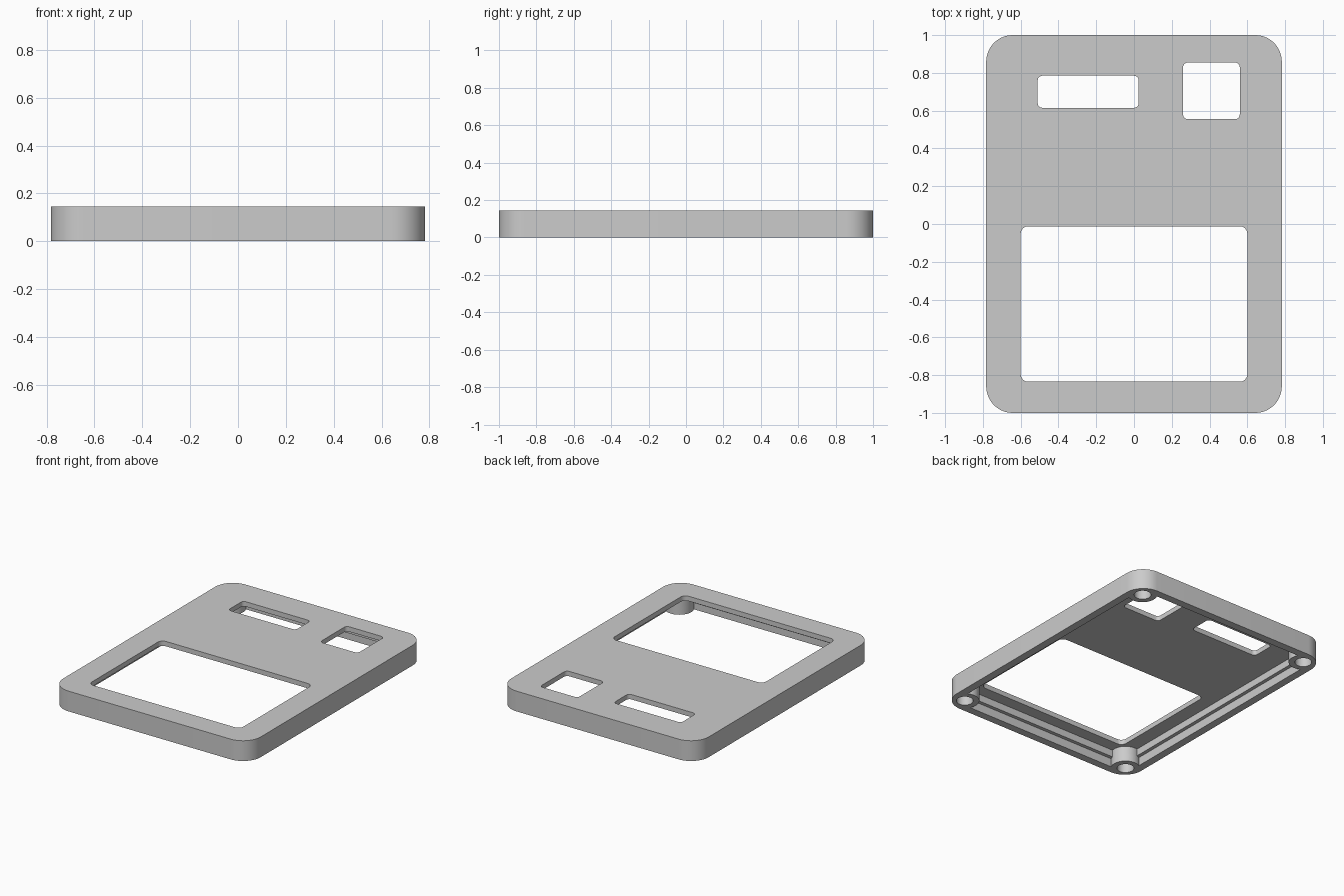
import bpy
import bmesh
from math import cos, sin, pi

cube = bpy.data.objects.get("Cube")
if cube:
    bpy.data.objects.remove(cube, do_unlink=True)

WIDTH, LENGTH, HEIGHT = 1.565, 2.0, 0.145
CORNER = 0.14
PLATE_BOTTOM = 0.11
LEDGE = 0.06
BOSS_INSET = 0.1

grey = bpy.data.materials.new("light grey")
grey.use_nodes = True
grey.diffuse_color = (0.6, 0.6, 0.6, 1)
grey.node_tree.nodes["Principled BSDF"].inputs["Base Color"].default_value = (0.6, 0.6, 0.6, 1)


def rounded_prism(name, x0, x1, y0, y1, z0, z1, radius, steps=12):
    """Upright block with rounded vertical corners."""
    centres = [(x1 - radius, y1 - radius), (x0 + radius, y1 - radius),
               (x0 + radius, y0 + radius), (x1 - radius, y0 + radius)]
    bm = bmesh.new()
    outline = []
    for i, (cx, cy) in enumerate(centres):
        for s in range(steps + 1):
            a = (i + s / steps) * pi / 2
            outline.append(bm.verts.new((cx + radius * cos(a), cy + radius * sin(a), z0)))
    base = bm.faces.new(outline)
    top = bmesh.ops.extrude_face_region(bm, geom=[base])["geom"]
    bmesh.ops.translate(bm, vec=(0, 0, z1 - z0),
                        verts=[v for v in top if isinstance(v, bmesh.types.BMVert)])
    return finish(name, bm)


def cylinder(name, x, y, z0, z1, radius):
    bm = bmesh.new()
    bmesh.ops.create_cone(bm, cap_ends=True, segments=40, radius1=radius,
                          radius2=radius, depth=z1 - z0)
    bmesh.ops.translate(bm, vec=(x, y, (z0 + z1) / 2), verts=bm.verts)
    return finish(name, bm)


def finish(name, bm):
    bmesh.ops.recalc_face_normals(bm, faces=bm.faces)
    mesh = bpy.data.meshes.new(name)
    bm.to_mesh(mesh)
    bm.free()
    mesh.materials.append(grey)
    obj = bpy.data.objects.new(name, mesh)
    bpy.context.collection.objects.link(obj)
    return obj


def cut(target, cutter):
    """Subtract the cutter and remove it."""
    mod = target.modifiers.new("cut", "BOOLEAN")
    mod.operation = "DIFFERENCE"
    mod.solver = "EXACT"
    mod.object = cutter
    bpy.context.view_layer.objects.active = target
    bpy.ops.object.modifier_apply(modifier=mod.name)
    bpy.data.objects.remove(cutter, do_unlink=True)


def inset_prism(name, wall, z0, z1):
    x, y = WIDTH / 2 - wall, LENGTH / 2 - wall
    return rounded_prism(name, -x, x, -y, y, z0, z1, CORNER - wall)


# Outer shell
cover = inset_prism("case_cover", 0, 0, HEIGHT)

# Hollow underside with a stepped wall, leaving a screw boss in each corner
boss_x, boss_y = WIDTH / 2 - BOSS_INSET, LENGTH / 2 - BOSS_INSET
corners = [(sx * boss_x, sy * boss_y) for sx in (-1, 1) for sy in (-1, 1)]
for wall, depth in ((0.08, PLATE_BOTTOM), (0.055, LEDGE)):
    cavity = inset_prism("cavity_cutter", wall, -0.02, depth)
    for x, y in corners:
        cut(cavity, cylinder("boss_cutter", x, y, -0.1, 0.2, 0.095))
    cut(cover, cavity)

# Blind screw holes
for x, y in corners:
    cut(cover, cylinder("screw_hole_cutter", x, y, -0.05, 0.105, 0.055))

# Large window, slot and square opening
for x0, x1, y0, y1, radius in ((-0.6, 0.6, -0.835, -0.012, 0.04),
                               (-0.51, 0.025, 0.615, 0.785, 0.025),
                               (0.26, 0.56, 0.555, 0.855, 0.025)):
    cut(cover, rounded_prism("opening_cutter", x0, x1, y0, y1, 0.05, 0.3, radius, 6))

# Smooth rounded corners, crisp edges
bpy.ops.object.select_all(action="DESELECT")
cover.select_set(True)
bpy.context.view_layer.objects.active = cover
bpy.ops.object.shade_smooth_by_angle(angle=pi / 6)
